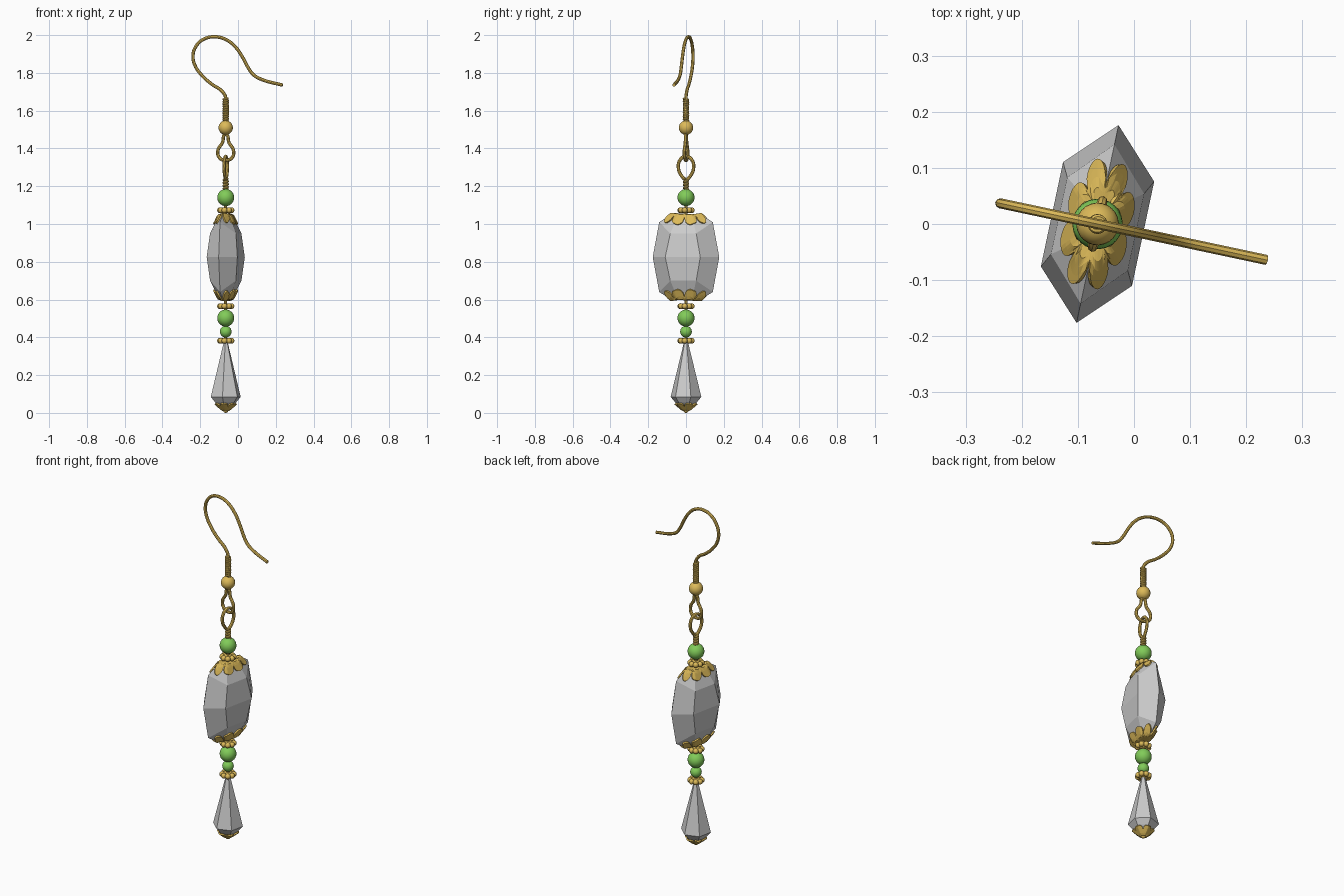
import bpy, bmesh
from math import sin, cos, pi, radians
from mathutils import Matrix, Vector
from mathutils.bvhtree import BVHTree

if "Cube" in bpy.data.objects:
    bpy.data.objects.remove(bpy.data.objects["Cube"])


def material(name, color):
    m = bpy.data.materials.new(name)
    m.diffuse_color = color
    m.use_nodes = True
    m.node_tree.nodes["Principled BSDF"].inputs["Base Color"].default_value = m.diffuse_color
    return m


GOLD = material("gold", (0.72, 0.49, 0.10, 1))
GREEN = material("green", (0.22, 0.60, 0.10, 1))
parts = []


def add(name, bm, mat=None, smooth=False):
    me = bpy.data.meshes.new(name)
    bm.to_mesh(me)
    for p in me.polygons:
        p.use_smooth = smooth
    if mat:
        me.materials.append(mat)
    ob = bpy.data.objects.new(name, me)
    bpy.context.collection.objects.link(ob)
    parts.append(ob)
    return ob


def loft(rings):
    bm = bmesh.new()
    vs = [[bm.verts.new(p) for p in r] for r in rings]
    n = len(vs[0])
    for a, b in zip(vs, vs[1:]):
        for i in range(n):
            j = (i + 1) % n
            bm.faces.new((a[i], a[j], b[j], b[i]))
    bm.faces.new(vs[0][::-1])
    bm.faces.new(vs[-1])
    bmesh.ops.recalc_face_normals(bm, faces=bm.faces)
    return bm


def bead(name, z, r, mat, flat=1.0):
    bm = bmesh.new()
    m = Matrix.Translation((0, 0, z)) @ Matrix.Diagonal((1, 1, flat, 1))
    bmesh.ops.create_uvsphere(bm, u_segments=24, v_segments=14, radius=r, matrix=m)
    return add(name, bm, mat, True)


def spacer(name, z):
    # ring of small grains around a core
    bm = bmesh.new()
    for k in range(8):
        a = 2 * pi * k / 8
        bmesh.ops.create_uvsphere(bm, u_segments=10, v_segments=8, radius=0.0155,
                                  matrix=Matrix.Translation((0.031 * cos(a), 0.031 * sin(a), z)))
    bmesh.ops.create_cone(bm, cap_ends=True, segments=16, radius1=0.03, radius2=0.03,
                          depth=0.022, matrix=Matrix.Translation((0, 0, z)))
    return add(name, bm, GOLD, True)


def wire(name, pts, r, closed=False):
    cu = bpy.data.curves.new(name, 'CURVE')
    cu.dimensions = '3D'
    cu.bevel_depth = r
    cu.bevel_resolution = 2
    cu.use_fill_caps = True
    cu.resolution_u = 5
    sp = cu.splines.new('BEZIER')
    sp.bezier_points.add(len(pts) - 1)
    for bp, p in zip(sp.bezier_points, pts):
        bp.co = p
        bp.handle_left_type = bp.handle_right_type = 'AUTO'
    sp.use_cyclic_u = closed
    cu.materials.append(GOLD)
    ob = bpy.data.objects.new(name, cu)
    bpy.context.collection.objects.link(ob)
    bpy.ops.object.select_all(action='DESELECT')
    ob.select_set(True)
    bpy.context.view_layer.objects.active = ob
    bpy.ops.object.convert(target='MESH')
    ob = bpy.context.view_layer.objects.active
    bpy.ops.object.shade_smooth_by_angle()
    parts.append(ob)


def coil(name, z0, z1, radius, turns, r):
    n = turns * 8
    wire(name, [(radius * cos(k * pi / 4), radius * sin(k * pi / 4), z0 + (z1 - z0) * k / n)
                for k in range(n + 1)], r)


def petal_cap(name, tree, side, ru, rv, petals):
    # lobed sheet draped over the stone from above (side=1) or below (side=-1)
    seg, steps = petals * 12, 7
    bm = bmesh.new()
    rows = []
    for s in range(steps + 1):
        row = []
        for k in range(seg):
            a = 2 * pi * k / seg
            t = (0.64 + 0.36 * abs(sin(petals * a / 2)) ** 0.55) * max(s, 0.3) / steps
            x, y = ru * t * cos(a), rv * t * sin(a)
            hit = tree.ray_cast(Vector((x, y, 3 * side)), Vector((0, 0, -side)))[0]
            row.append(bm.verts.new((x, y, hit.z + side * 0.004)))
        rows.append(row)
    for a, b in zip(rows, rows[1:]):
        for i in range(seg):
            j = (i + 1) % seg
            f = (a[i], b[i], b[j], a[j])
            bm.faces.new(f if side > 0 else f[::-1])
    bm.faces.new(rows[0] if side > 0 else rows[0][::-1])
    ob = add(name, bm, GOLD, False)
    mod = ob.modifiers.new("thickness", 'SOLIDIFY')
    mod.thickness = 0.008
    mod.offset = 1


# ear hook, wound collar and hanging loops
hook = [(0, 1.48), (0, 1.67), (-.02, 1.703), (-.075, 1.74), (-.13, 1.788), (-.167, 1.841),
        (-.177, 1.894), (-.16, 1.942), (-.12, 1.978), (-.062, 1.991), (0, 1.977),
        (.052, 1.938), (.09, 1.885), (.122, 1.827), (.15, 1.79), (.193, 1.766), (.308, 1.735)]
wire("ear_hook", [(x, 0, z) for x, z in hook], 0.009)
coil("hook_coil", 1.545, 1.665, 0.011, 10, 0.0065)
bead("hook_bead", 1.51, 0.038, GOLD)
half = [(.018, 1.43), (.042, 1.39), (.035, 1.352)]
wire("hook_loop", [(0, 0, 1.475)] + [(x, 0, z) for x, z in half] + [(0, 0, 1.337)]
     + [(-x, 0, z) for x, z in half[::-1]], 0.009, True)
half = [(.02, 1.25), (.041, 1.295), (.03, 1.342)]
wire("stem_loop", [(0, 0, 1.235)] + [(0, y, z) for y, z in half] + [(0, 0, 1.358)]
     + [(0, -y, z) for y, z in half[::-1]], 0.009, True)
coil("stem_coil", 1.18, 1.24, 0.01, 4, 0.007)
wire("stem_pin", [(0, 0, 0.36), (0, 0, 0.8), (0, 0, 1.24)], 0.008)

# green beads and gold spacers
bead("upper_green_bead", 1.14, 0.045, GREEN)
bead("middle_green_bead", 0.502, 0.045, GREEN)
bead("small_green_bead", 0.43, 0.031, GREEN)
for nm, z in (("upper_spacer", 1.073), ("middle_spacer", 0.565), ("lower_spacer", 0.382)):
    spacer(nm, z)

# large faceted stone: end reach, side reach, side half-width, end height, side height
levels = [(.18, .083, .095, 0, 0), (.145, .07, .07, .185, .125), (.085, .03, .04, .222, .215)]


def stone_ring(a, b, c, ze, zs, s):
    e, f = 0.825 + s * ze, 0.825 + s * zs
    return [(0, a, e), (-b, c, f), (-b, -c, f), (0, -a, e), (b, -c, f), (b, c, f)]


stone = loft([stone_ring(*l, -1) for l in levels[:0:-1]] + [stone_ring(*l, 1) for l in levels])
add("large_stone", stone)
tree = BVHTree.FromBMesh(stone)
petal_cap("stone_cap_top", tree, 1, 0.055, 0.118, 8)
petal_cap("stone_cap_bottom", tree, -1, 0.055, 0.118, 8)

# faceted drop with petal cap and end bead
drop = loft([[(r * cos(radians(30 + 60 * k)), r * sin(radians(30 + 60 * k)), z) for k in range(6)]
             for z, r in ((.022, .018), (.055, .058), (.085, .083), (.37, .012))])
add("drop_stone", drop)
petal_cap("drop_cap", BVHTree.FromBMesh(drop), -1, 0.056, 0.056, 6)
bead("drop_end_bead", 0.014, 0.014, GOLD)

# turn the whole earring slightly and place it
M = Matrix.Translation((-0.065, 0, 0)) @ Matrix.Rotation(radians(-12), 4, 'Z')
for ob in parts:
    ob.matrix_world = M @ ob.matrix_world
